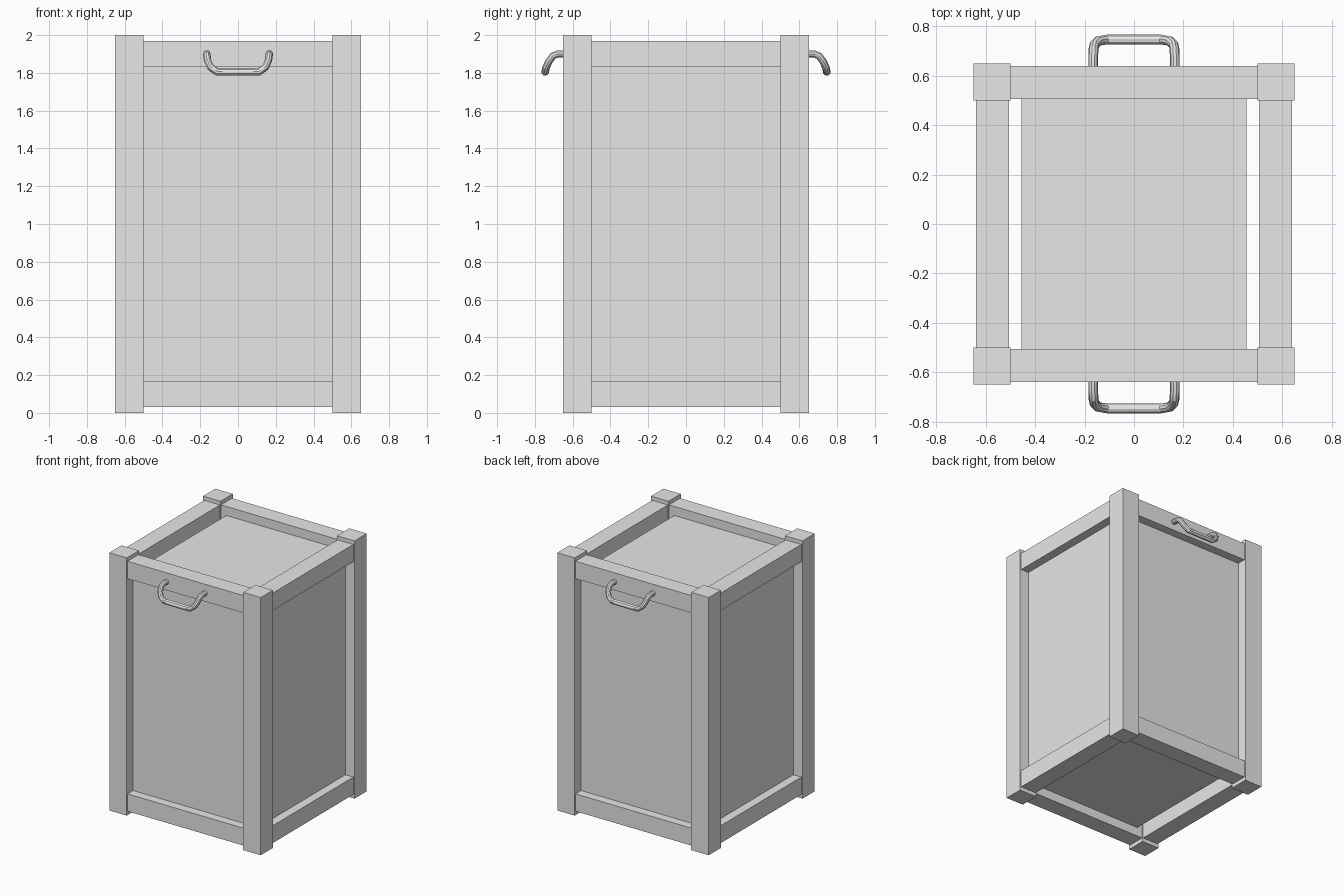
import bpy

if "Cube" in bpy.data.objects:
    bpy.data.objects.remove(bpy.data.objects["Cube"], do_unlink=True)

grey = bpy.data.materials.new("plain_grey")
grey.use_nodes = True
grey.diffuse_color = (0.8, 0.8, 0.8, 1)
grey.node_tree.nodes["Principled BSDF"].inputs["Base Color"].default_value = (0.8, 0.8, 0.8, 1)


def box(name, centre, size):
    bpy.ops.mesh.primitive_cube_add(size=1, location=centre)
    ob = bpy.context.object
    ob.name = name
    ob.scale = size
    bpy.ops.object.transform_apply(location=False, rotation=False, scale=True)
    ob.data.materials.append(grey)
    return ob


def handle(name, side):
    # Half of the bent bar, mirrored into a full pull
    half = [(0.165, 0.62, 1.9), (0.165, 0.68, 1.9), (0.164, 0.705, 1.89),
            (0.16, 0.725, 1.862), (0.145, 0.74, 1.83), (0.11, 0.746, 1.804)]
    path = half + [(-x, y, z) for x, y, z in reversed(half)]
    curve = bpy.data.curves.new(name, "CURVE")
    curve.dimensions = "3D"
    curve.bevel_depth = 0.02
    curve.bevel_resolution = 3
    curve.use_fill_caps = True
    spline = curve.splines.new("POLY")
    spline.points.add(len(path) - 1)
    for point, (x, y, z) in zip(spline.points, path):
        point.co = (x * side, y * side, z, 1)
    ob = bpy.data.objects.new(name, curve)
    bpy.context.collection.objects.link(ob)
    curve.materials.append(grey)
    bpy.ops.object.select_all(action="DESELECT")
    ob.select_set(True)
    bpy.context.view_layer.objects.active = ob
    bpy.ops.object.convert(target="MESH")
    bpy.ops.object.shade_smooth_by_angle()


POST, RAIL, PANEL = 0.15, 0.135, 0.02
MID = 0.5725

# Corner posts
for sx, right in ((-1, "right"), (1, "left")):
    for sy, front in ((-1, "front"), (1, "back")):
        box(f"{front}_{right}_post", (sx * 0.575, sy * 0.575, 1), (POST, POST, 2))

# Rails between the posts, at the top and bottom
for level, z in (("bottom", 0.0975), ("top", 1.9025)):
    for s, y_name, x_name in ((-1, "front", "right"), (1, "back", "left")):
        box(f"{level}_{y_name}_rail", (0, s * MID, z), (1.01, RAIL, RAIL))
        box(f"{level}_{x_name}_rail", (s * MID, 0, z), (RAIL, 1.01, RAIL))

# Recessed wall panels
for s, y_name, x_name in ((-1, "front", "right"), (1, "back", "left")):
    box(f"{y_name}_panel", (0, s * 0.562, 1), (1.1, PANEL, 1.8))
    box(f"{x_name}_panel", (s * 0.562, 0, 1), (PANEL, 1.1, 1.8))

# Lid and base panels, narrower than the frame
for name, z in (("base_panel", 0.11), ("lid_panel", 1.89)):
    box(name, (0, 0, z), (0.91, 1.1, PANEL))

# Pull handles on the front and back
handle("front_handle", -1)
handle("back_handle", 1)
